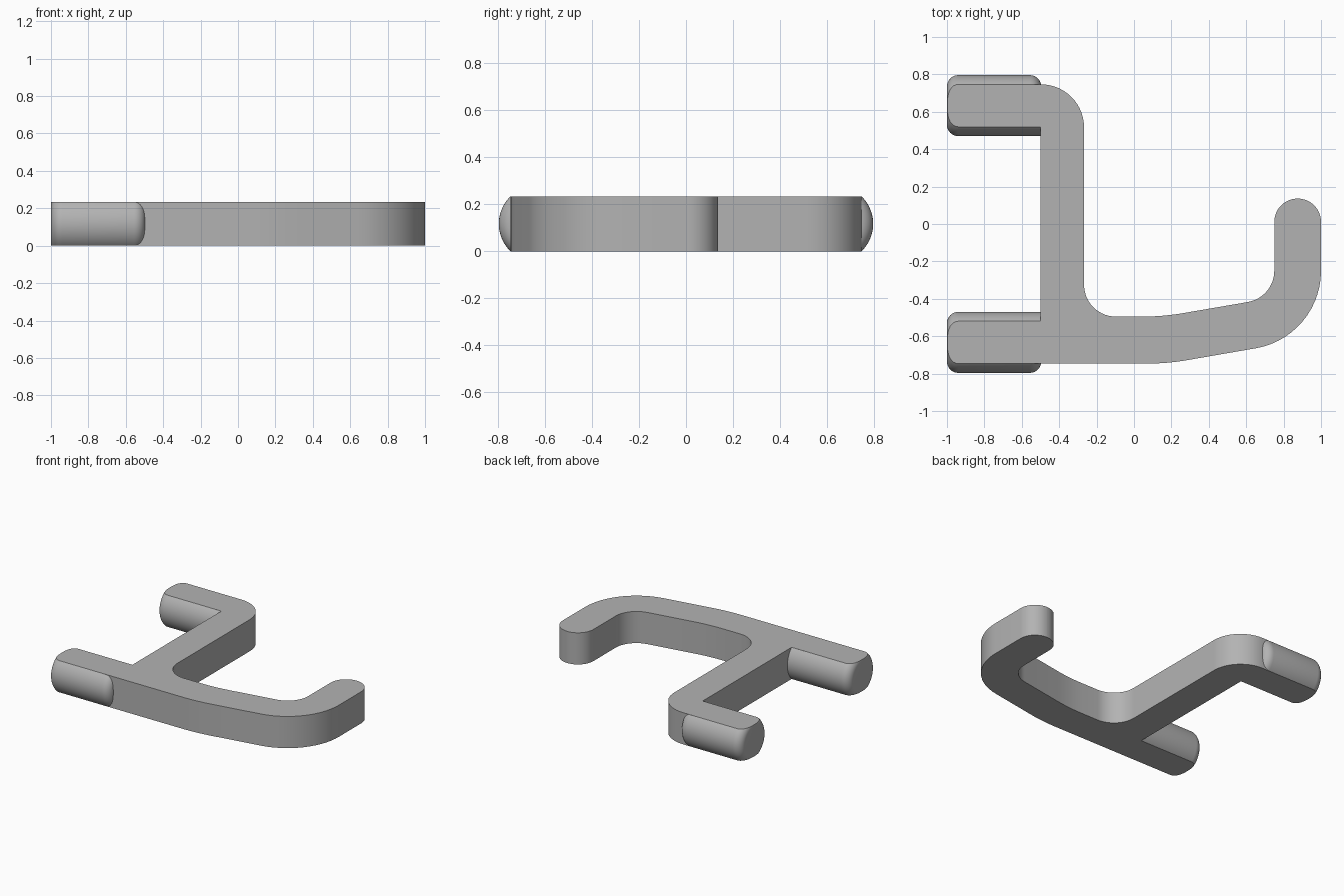
import bpy, bmesh
from math import sin, cos, pi, tan
from mathutils import Vector

cube = bpy.data.objects.get("Cube")
if cube:
    bpy.data.objects.remove(cube, do_unlink=True)

HEIGHT = 0.234
PEG_R, PEG_Y, ROUND = 0.163, 0.633, 0.06
FLAT = (PEG_R ** 2 - (HEIGHT / 2) ** 2) ** 0.5   # half width of the peg's flat top
OUT, INN = PEG_Y + FLAT, PEG_Y - FLAT

grey = bpy.data.materials.new("plain grey")
grey.use_nodes = True
grey.diffuse_color = (0.45, 0.45, 0.45, 1)
grey.node_tree.nodes["Principled BSDF"].inputs["Base Color"].default_value = grey.diffuse_color


def make_object(name, bm):
    bmesh.ops.recalc_face_normals(bm, faces=bm.faces)
    mesh = bpy.data.meshes.new(name)
    bm.to_mesh(mesh)
    bm.free()
    mesh.materials.append(grey)
    obj = bpy.data.objects.new(name, mesh)
    bpy.context.collection.objects.link(obj)
    return obj


def fillet(corners, steps=14):
    """Round each (x, y, radius) corner of a closed outline."""
    points = []
    for i, (x, y, r) in enumerate(corners):
        p = Vector((x, y))
        if not r:
            points.append(p)
            continue
        a = (Vector(corners[i - 1][:2]) - p).normalized()
        b = (Vector(corners[(i + 1) % len(corners)][:2]) - p).normalized()
        half = a.angle(b) / 2
        start, end = p + a * r / tan(half), p + b * r / tan(half)
        centre = p + (a + b).normalized() * r / sin(half)
        u, v = start - centre, end - centre
        sweep = u.angle(v)
        for k in range(steps + 1):
            t = k / steps
            points.append(centre + (u * sin((1 - t) * sweep) + v * sin(t * sweep)) / sin(sweep))
    return points


# Hook, stem and arms: one extruded outline
outline = fillet([
    (-0.6, -OUT, 0), (0.177, -OUT, 1.3), (1, -0.604, 0.42),
    (1, 0.136, 0.1249), (0.75, 0.136, 0.1249), (0.75, -0.393, 0.17),
    (0.155, -0.495, 1.3), (-0.267, -0.495, 0.17), (-0.267, OUT, 0.23),
    (-0.6, OUT, 0), (-0.6, INN, 0), (-0.5, INN, 0),
    (-0.5, -INN, 0), (-0.6, -INN, 0)])
bm = bmesh.new()
base = bm.faces.new([bm.verts.new((p.x, p.y, 0)) for p in outline])
top = bmesh.ops.extrude_face_region(bm, geom=[base])["geom"]
bmesh.ops.translate(bm, vec=(0, 0, HEIGHT),
                    verts=[g for g in top if isinstance(g, bmesh.types.BMVert)])
frame = make_object("hook_frame", bm)


def make_peg(name, side):
    """Round peg along x, cut flat above and below; its inner flank runs straight into the stem."""
    bm = bmesh.new()
    arc = [k / 8 * pi / 2 for k in range(9)]
    profile = [(-1 + ROUND * (1 - sin(a)), ROUND * (1 - cos(a)), False) for a in reversed(arc)]
    profile = [(-1 + ROUND * (1 - cos(a)), ROUND * (1 - sin(a)), False) for a in arc]
    profile += [(-0.496 - ROUND * (1 - sin(a)), ROUND * (1 - cos(a)), True) for a in arc]
    rings = []
    for x, inset, near_stem in profile:
        ring = []
        for k in range(64):
            a = 2 * pi * (k + 0.5) / 64
            r = PEG_R if near_stem and cos(a) < 0 else PEG_R - inset
            ring.append(bm.verts.new((x, side * (PEG_Y + r * cos(a)), HEIGHT / 2 + r * sin(a))))
        rings.append(ring)
    for lo, hi in zip(rings, rings[1:]):
        for k in range(64):
            j = (k + 1) % 64
            bm.faces.new((lo[k], lo[j], hi[j], hi[k]))
    bm.faces.new(rings[0])
    bm.faces.new(rings[-1])
    bmesh.ops.remove_doubles(bm, verts=bm.verts, dist=1e-5)
    for z, n in ((HEIGHT, 1), (0, -1)):
        cut = bmesh.ops.bisect_plane(bm, geom=bm.verts[:] + bm.edges[:] + bm.faces[:],
                                     plane_co=(0, 0, z), plane_no=(0, 0, n), clear_outer=True)
        rim = [e for e in cut["geom_cut"] if isinstance(e, bmesh.types.BMEdge)]
        bmesh.ops.holes_fill(bm, edges=rim, sides=0)
    return make_object(name, bm)


# Pegs at the ends of both arms
parts = [frame, make_peg("front_peg", -1), make_peg("back_peg", 1)]

for obj in parts:
    bpy.ops.object.select_all(action='DESELECT')
    obj.select_set(True)
    bpy.context.view_layer.objects.active = obj
    bpy.ops.object.shade_smooth_by_angle(angle=pi / 6)
